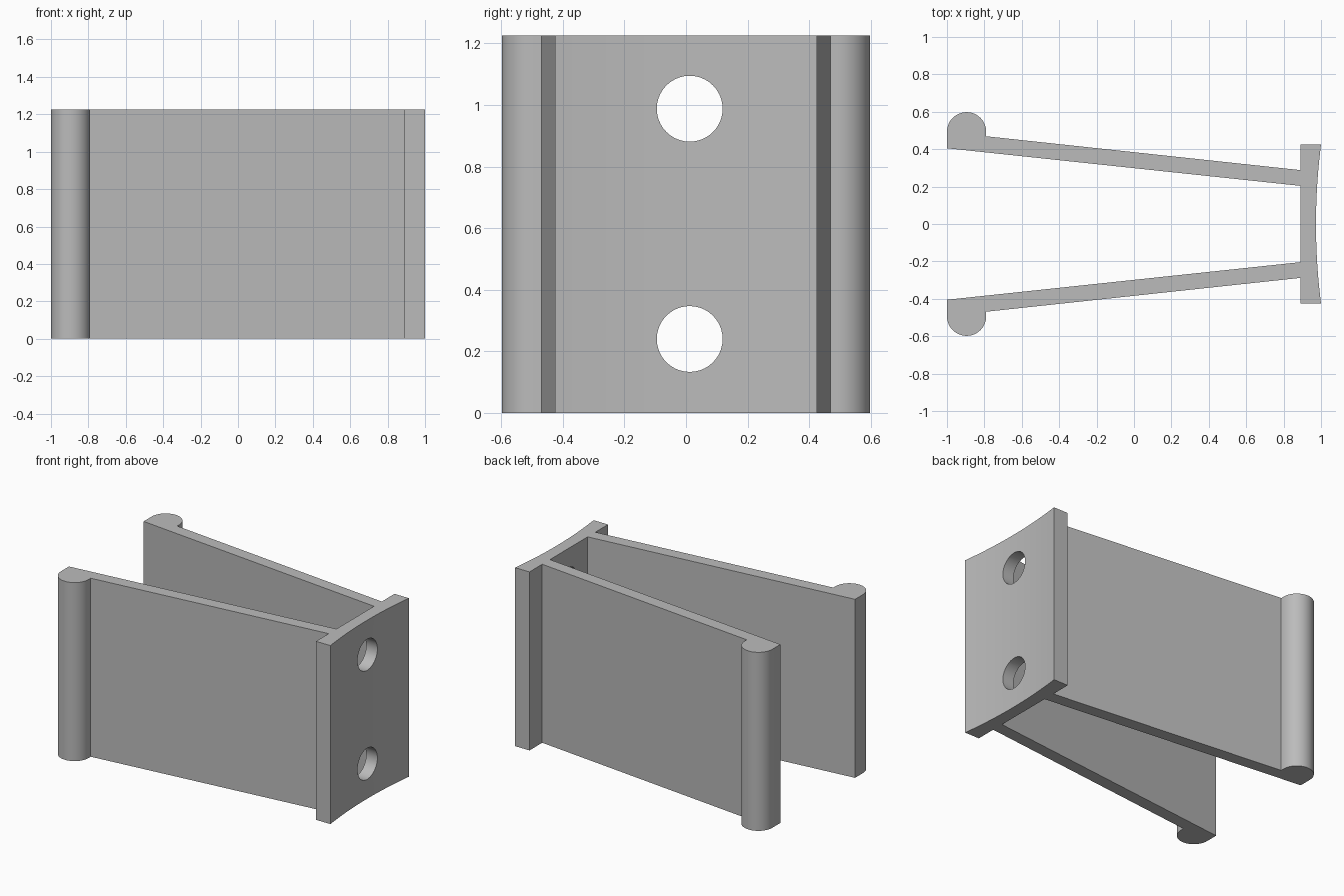
import bpy
import bmesh
from math import radians, cos, sin, pi

default = bpy.data.objects.get("Cube")
if default:
    bpy.data.objects.remove(default, do_unlink=True)

HEIGHT = 1.225
ARM_END_X = 0.89        # back of the mounting plate, where the arms join
PLATE_HALF = 0.426
BEAD_R = 0.105

grey = bpy.data.materials.new("plain grey")
grey.use_nodes = True
colour = (0.5, 0.5, 0.5, 1)
grey.diffuse_color = colour
grey.node_tree.nodes["Principled BSDF"].inputs["Base Color"].default_value = colour


def extrude_profile(name, points):
    """Raise a flat outline to the full height as one closed solid."""
    bm = bmesh.new()
    base = bm.faces.new([bm.verts.new((x, y, 0)) for x, y in points])
    top = bmesh.ops.extrude_face_region(bm, geom=[base])["geom"]
    verts = [v for v in top if isinstance(v, bmesh.types.BMVert)]
    bmesh.ops.translate(bm, verts=verts, vec=(0, 0, HEIGHT))
    bmesh.ops.recalc_face_normals(bm, faces=bm.faces)
    mesh = bpy.data.meshes.new(name)
    bm.to_mesh(mesh)
    bm.free()
    mesh.materials.append(grey)
    obj = bpy.data.objects.new(name, mesh)
    bpy.context.collection.objects.link(obj)
    return obj


def shade(obj):
    bpy.ops.object.select_all(action="DESELECT")
    obj.select_set(True)
    bpy.context.view_layer.objects.active = obj
    bpy.ops.object.shade_smooth_by_angle(angle=radians(30))


# Splayed arms, each ending in a rounded bead on its outer side
bead_x, bead_y = -1 + BEAD_R, 0.493
arc = [(bead_x + BEAD_R * cos(pi * i / 24), bead_y + BEAD_R * sin(pi * i / 24))
       for i in range(25)]
arm = [(-1, 0.405), (ARM_END_X, 0.204), (ARM_END_X, 0.288), (-0.79, 0.469)] + arc
for name, side in (("left_arm", 1), ("right_arm", -1)):
    shade(extrude_profile(name, [(x, y * side) for x, y in arm]))

# Mounting plate with a shallow concave outer face
steps = [-1 + i / 12 for i in range(25)]
hollow = [(0.973 + 0.027 * t * t, PLATE_HALF * t) for t in steps]
plate = extrude_profile(
    "mounting_plate",
    [(ARM_END_X, PLATE_HALF), (ARM_END_X, -PLATE_HALF)] + hollow)

# Two bolt holes through the plate
for z in (0.24, 0.988):
    bpy.ops.mesh.primitive_cylinder_add(
        vertices=40, radius=0.107, depth=0.4,
        location=(0.94, 0.012, z), rotation=(0, pi / 2, 0))
    cutter = bpy.context.object
    cutter.name = "hole_cutter"
    cutter.data.materials.append(grey)
    cut = plate.modifiers.new("bolt hole", "BOOLEAN")
    cut.operation = "DIFFERENCE"
    cut.solver = "EXACT"
    cut.object = cutter
    bpy.context.view_layer.objects.active = plate
    bpy.ops.object.modifier_apply(modifier=cut.name)
    bpy.data.objects.remove(cutter, do_unlink=True)
shade(plate)
